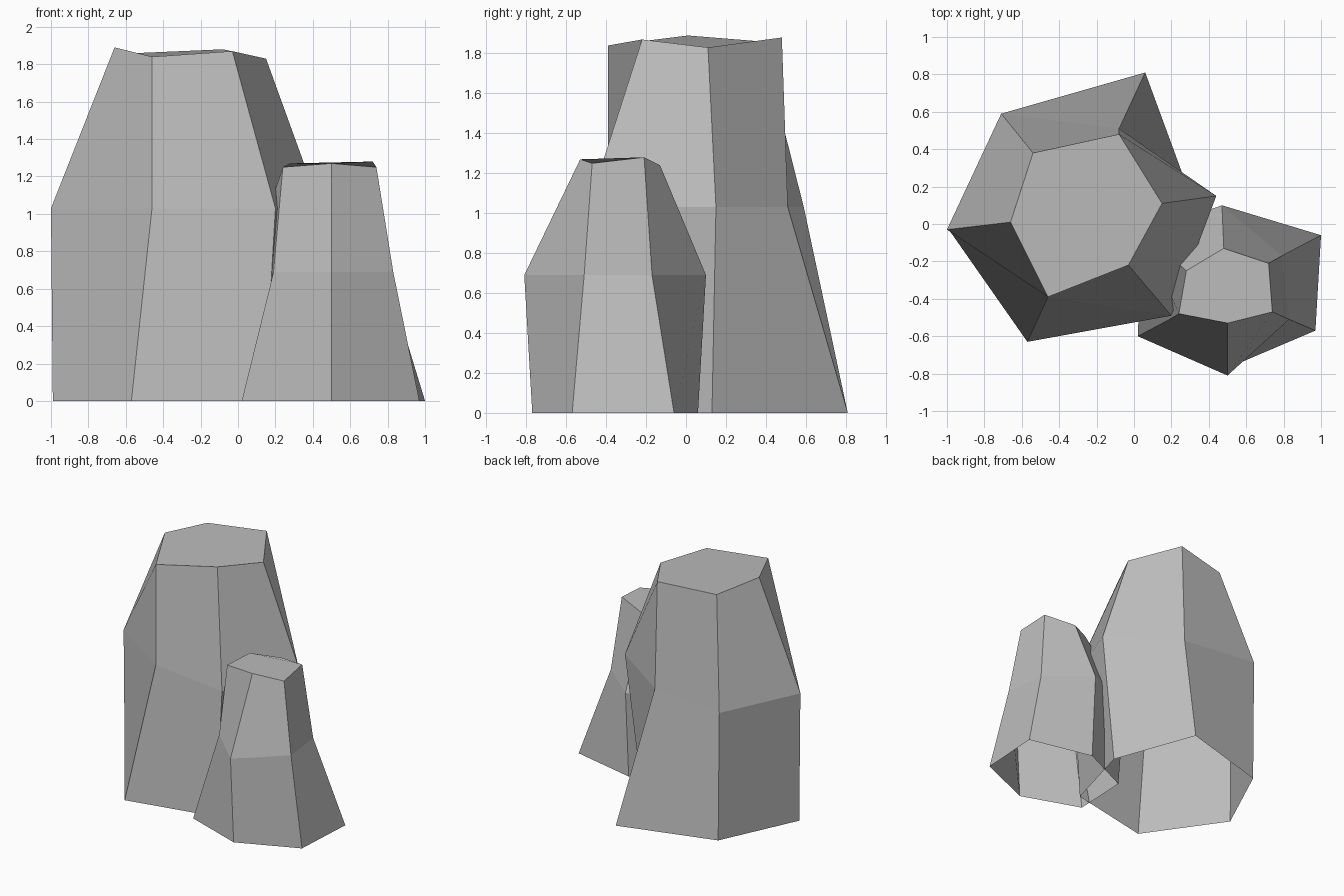
import bpy
import bmesh

default_cube = bpy.data.objects.get("Cube")
if default_cube:
    bpy.data.objects.remove(default_cube, do_unlink=True)


def make_material(name, colour):
    material = bpy.data.materials.new(name)
    material.use_nodes = True
    material.diffuse_color = colour
    shader = next(node for node in material.node_tree.nodes
                  if node.type == "BSDF_PRINCIPLED")
    shader.inputs["Base Color"].default_value = colour
    return material


def make_rock(name, base, waist_height, waist, top, material):
    """Loft a faceted column through three rings; the underside stays open."""
    bm = bmesh.new()
    rings = [
        [bm.verts.new((x, y, 0)) for x, y in base],
        [bm.verts.new((x, y, waist_height)) for x, y in waist],
        [bm.verts.new(point) for point in top],
    ]
    for lower, upper in zip(rings, rings[1:]):
        for i in range(len(lower)):
            j = (i + 1) % len(lower)
            bm.faces.new((lower[i], lower[j], upper[j], upper[i]))
    bm.faces.new(rings[-1])

    mesh = bpy.data.meshes.new(name)
    bm.to_mesh(mesh)
    bm.free()
    mesh.materials.append(material)
    rock = bpy.data.objects.new(name, mesh)
    bpy.context.collection.objects.link(rock)
    return rock


stone_grey = make_material("stone grey", (0.5, 0.5, 0.5, 1))

# Tall column: rings run counterclockwise from the -x corner
make_rock(
    "tall_rock",
    base=[(-.99, -.03), (-.57, -.63), (.14, -.48),
          (.31, .13), (.06, .81), (-.7, .59)],
    waist_height=1.03,
    waist=[(-1, -.03), (-.46, -.39), (.2, -.49),
           (.44, .15), (-.08, .51), (-.71, .59)],
    top=[(-.66, .01, 1.89), (-.46, -.39, 1.84), (-.03, -.22, 1.87),
         (.15, .11, 1.83), (-.08, .48, 1.88), (-.54, .38, 1.86)],
    material=stone_grey,
)

# Short column leaning into its neighbour
make_rock(
    "short_rock",
    base=[(.02, -.6), (.5, -.77), (.97, -.57),
          (1, -.06), (.47, .06), (.04, -.14)],
    waist_height=.69,
    waist=[(.19, -.51), (.5, -.81), (.83, -.51),
           (.79, -.17), (.47, .1), (.05, -.05)],
    top=[(.24, -.48, 1.25), (.5, -.53, 1.27), (.74, -.47, 1.25),
         (.72, -.21, 1.28), (.48, -.13, 1.24), (.28, -.25, 1.27)],
    material=stone_grey,
)
